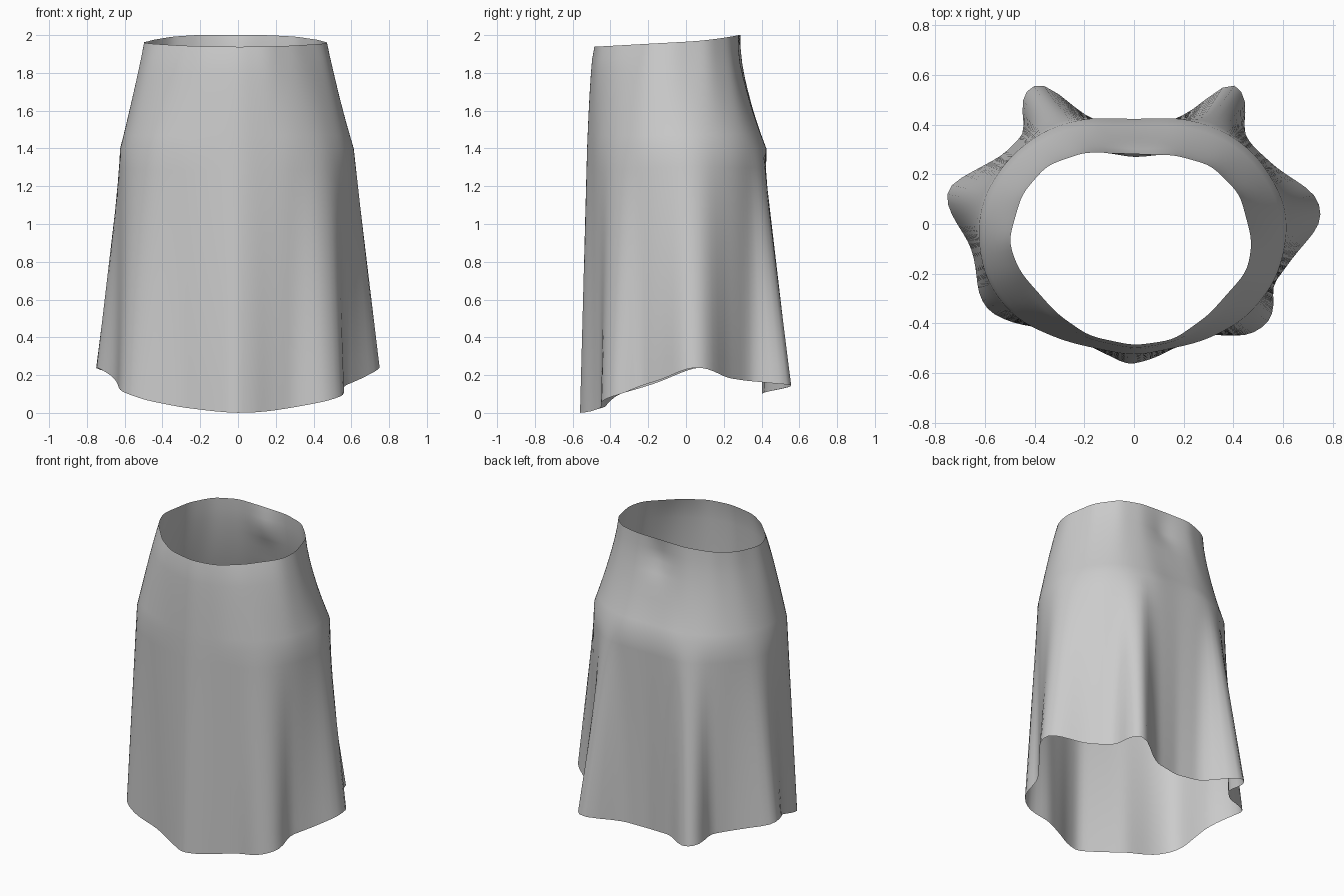
import bpy, bmesh
from math import atan2, hypot, pi, sin, cos, exp

if "Cube" in bpy.data.objects:
    bpy.data.objects.remove(bpy.data.objects["Cube"])

N = 120          # columns around the skirt
HIP_Z = 1.4

# Hem outline (x, y, z) with six flared folds
HEM = [(-.02, -.568, 0), (.08, -.54, .002), (.17, -.495, .01), (.30, -.445, .03),
       (.46, -.45, .06), (.54, -.40, .085), (.565, -.34, .1), (.555, -.25, .14),
       (.65, -.12, .18), (.745, -.01, .23), (.755, .06, .245), (.725, .125, .23),
       (.58, .22, .185), (.47, .32, .17), (.435, .38, .165), (.455, .47, .155),
       (.43, .55, .15), (.36, .575, .14), (.285, .49, .125), (.17, .42, .11),
       (0, .40, .10), (-.17, .42, .11), (-.275, .49, .125), (-.35, .58, .14),
       (-.44, .535, .15), (-.455, .48, .155), (-.435, .37, .165), (-.53, .275, .18),
       (-.65, .21, .21), (-.745, .155, .23), (-.76, .10, .245), (-.73, .03, .235),
       (-.66, -.08, .19), (-.64, -.15, .16), (-.625, -.28, .12), (-.585, -.355, .1),
       (-.48, -.40, .065), (-.30, -.43, .03), (-.14, -.51, .01)]
# Hip and waist outlines
HIP = [(0, -.53), (.28, -.47), (.45, -.38), (.575, -.22), (.62, -.02), (.60, .10),
       (.50, .27), (.37, .37), (.2, .425), (0, .42), (-.2, .425), (-.37, .37),
       (-.50, .27), (-.60, .12), (-.63, -.02), (-.60, -.22), (-.48, -.38), (-.28, -.47)]
WAIST = [(0, -.488), (.16, -.465), (.30, -.365), (.455, -.19), (.475, -.07), (.425, .12),
         (.31, .235), (.17, .275), (0, .287), (-.2, .287), (-.35, .235), (-.45, .12),
         (-.505, -.07), (-.46, -.19), (-.31, -.36), (-.18, -.45)]


def sample(points, passes):
    """Resample an outline into N (radius, z) pairs at even angles, lightly smoothed."""
    polar = sorted((atan2(p[1], p[0]) % (2 * pi), p) for p in points)
    polar = [(polar[-1][0] - 2 * pi, polar[-1][1])] + polar + [(polar[0][0] + 2 * pi, polar[0][1])]
    out = []
    for i in range(N):
        a = 2 * pi * i / N
        for (a0, p), (a1, q) in zip(polar, polar[1:]):
            if a0 <= a < a1:
                # ray hits the straight edge from p to q
                ex, ey = q[0] - p[0], q[1] - p[1]
                r = (p[0] * ey - p[1] * ex) / (cos(a) * ey - sin(a) * ex)
                t = hypot(r * cos(a) - p[0], r * sin(a) - p[1]) / hypot(ex, ey)
                z = p[2] + (q[2] - p[2]) * t if len(p) > 2 else 0
                out.append((r, z))
                break
    for _ in range(passes):
        out = [tuple((out[i - 1][k] + 2 * out[i][k] + out[(i + 1) % N][k]) / 4 for k in (0, 1))
               for i in range(N)]
    return out


hem, hip, waist = sample(HEM, 1), sample(HIP, 8), sample(WAIST, 3)

# Skirt: loft waist -> hip -> hem
bm = bmesh.new()
rings = []
UP, DOWN = 8, 12
for j in range(UP + DOWN + 1):
    ring = []
    for i in range(N):
        a = 2 * pi * i / N
        rw, rh, (rb, zb) = waist[i][0], hip[i][0], hem[i]
        if j <= UP:
            s = j / UP
            y = rw * sin(a)
            top = 1.965 + .055 * y + .25 * max(y, 0) ** 2
            z = top + (HIP_Z - top) * s
            r = rw + (rh - rw) * s ** (1.15 + .6 * sin(a))
            # small gather below the back waistband
            r -= .03 * exp(-((s - .22) / .15) ** 2) * exp(-((a - pi / 2) / .35) ** 2)
        else:
            t = (j - UP) / DOWN
            z = HIP_Z + (zb - HIP_Z) * t
            r = rh + (rb - rh) * t
        ring.append(bm.verts.new((r * cos(a), r * sin(a), z)))
    rings.append(ring)
for upper, lower in zip(rings, rings[1:]):
    for i in range(N):
        k = (i + 1) % N
        bm.faces.new((upper[i], lower[i], lower[k], upper[k])).smooth = True
mesh = bpy.data.meshes.new("skirt")
bm.to_mesh(mesh)
bm.free()
skirt = bpy.data.objects.new("skirt", mesh)
bpy.context.collection.objects.link(skirt)
